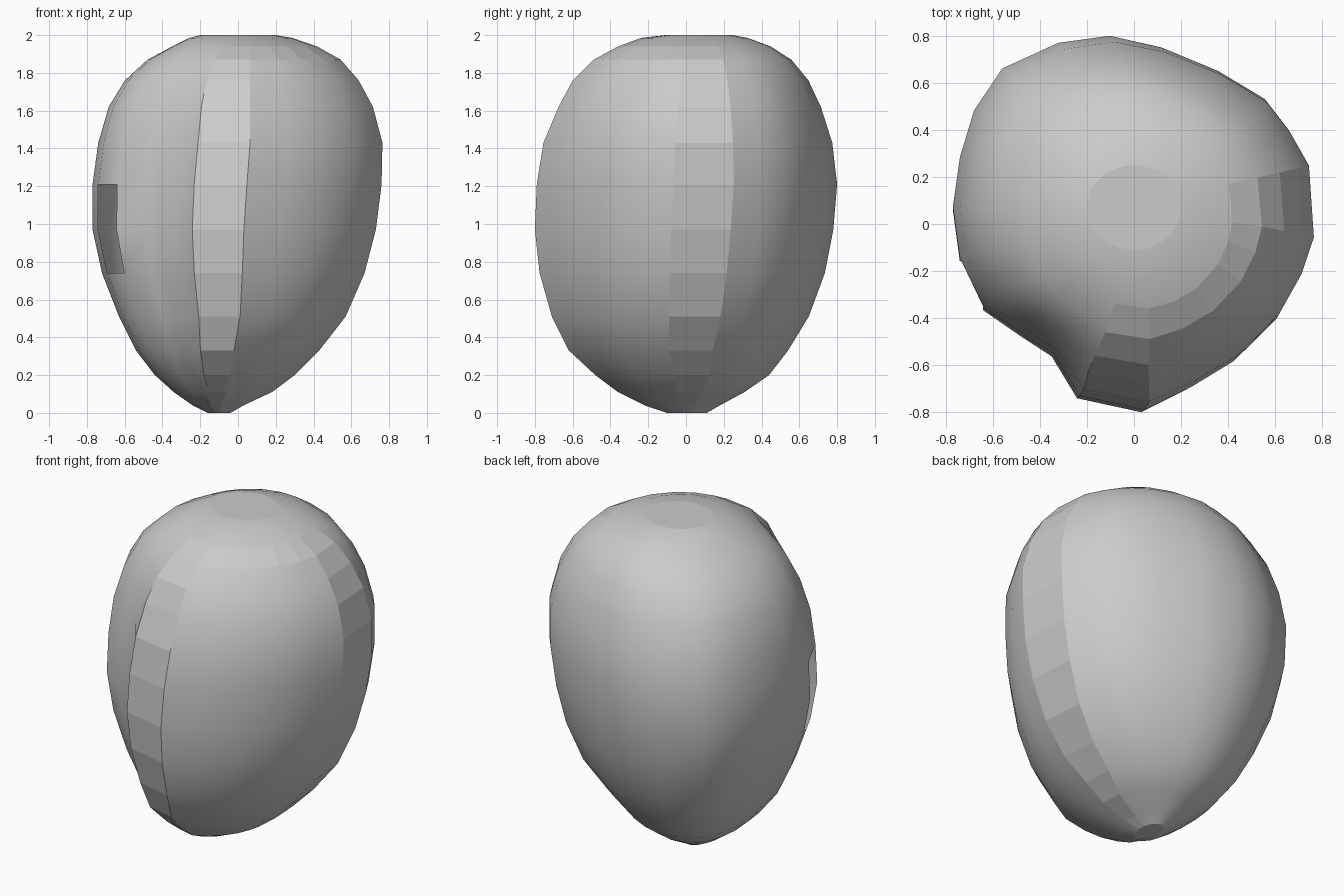
import bpy, bmesh, math

# Widest cross-section, counter-clockwise from the front strip (groove at front left)
SECTION = [(-0.23, -0.74), (0.05, -0.80), (0.25, -0.70), (0.43, -0.59), (0.61, -0.41),
           (0.71, -0.23), (0.765, -0.07), (0.745, 0.25), (0.66, 0.40), (0.56, 0.53),
           (0.36, 0.65), (0.12, 0.75), (-0.10, 0.80), (-0.32, 0.77), (-0.56, 0.66),
           (-0.68, 0.48), (-0.74, 0.28), (-0.77, 0.07), (-0.74, -0.15), (-0.64, -0.36),
           (-0.48, -0.47), (-0.34, -0.56)]

# Rings: z, x min, x max, y min, y max, roundness (1 = plain ellipse)
RINGS = [(0.00, -.16, -.04, -.10, .11, .5), (0.04, -.24, .03, -.22, .18, .3),
         (0.11, -.34, .18, -.36, .31, .15), (0.20, -.44, .30, -.48, .44, .05),
         (0.33, -.54, .43, -.62, .54, 0), (0.51, -.63, .57, -.71, .65, 0),
         (0.74, -.72, .67, -.775, .735, 0), (0.97, -.77, .73, -.80, .78, 0),
         (1.21, -.77, .76, -.79, .80, 0), (1.43, -.74, .765, -.755, .775, .1),
         (1.62, -.685, .715, -.675, .715, .2), (1.76, -.60, .64, -.60, .65, .35),
         (1.87, -.48, .545, -.49, .56, .6), (1.94, -.35, .42, -.36, .45, .85),
         (1.985, -.26, .29, -.24, .33, 1), (2.00, -.20, .20, -.11, .25, 1)]

FRONT_STRIP, RIGHT_STRIP = 0, 6      # flat-shaded columns
ARCH_ROW = 12                        # flat-shaded row joining them near the top
HOLE_COLUMN, HOLE_ROWS = 18, (6, 7)  # two open faces at the front left


def ring_points(z, x0, x1, y0, y1, roundness):
    for x, y in SECTION:
        u, v = (x + 0.0025) / 0.7675, y / 0.8
        a = math.atan2(v, u)
        u += (math.cos(a) - u) * roundness
        v += (math.sin(a) - v) * roundness
        yield ((x0 + x1) / 2 + u * (x1 - x0) / 2, (y0 + y1) / 2 + v * (y1 - y0) / 2, z)


bm = bmesh.new()
rings = [[bm.verts.new(p) for p in ring_points(*r)] for r in RINGS]
n = len(SECTION)

# Shell with flat strips and the opening
for row in range(len(rings) - 1):
    for col in range(n):
        if col == HOLE_COLUMN and row in HOLE_ROWS:
            continue
        nxt = (col + 1) % n
        f = bm.faces.new((rings[row][col], rings[row][nxt],
                          rings[row + 1][nxt], rings[row + 1][col]))
        in_column = col in (FRONT_STRIP, RIGHT_STRIP) and row <= ARCH_ROW
        in_arch = row == ARCH_ROW and FRONT_STRIP <= col <= RIGHT_STRIP
        f.smooth = not (in_column or in_arch)

# Flat caps
bm.faces.new(rings[0][::-1])
bm.faces.new(rings[-1])

mesh = bpy.data.meshes.new("shell")
bm.to_mesh(mesh)
bm.free()
bpy.context.collection.objects.link(bpy.data.objects.new("shell", mesh))
